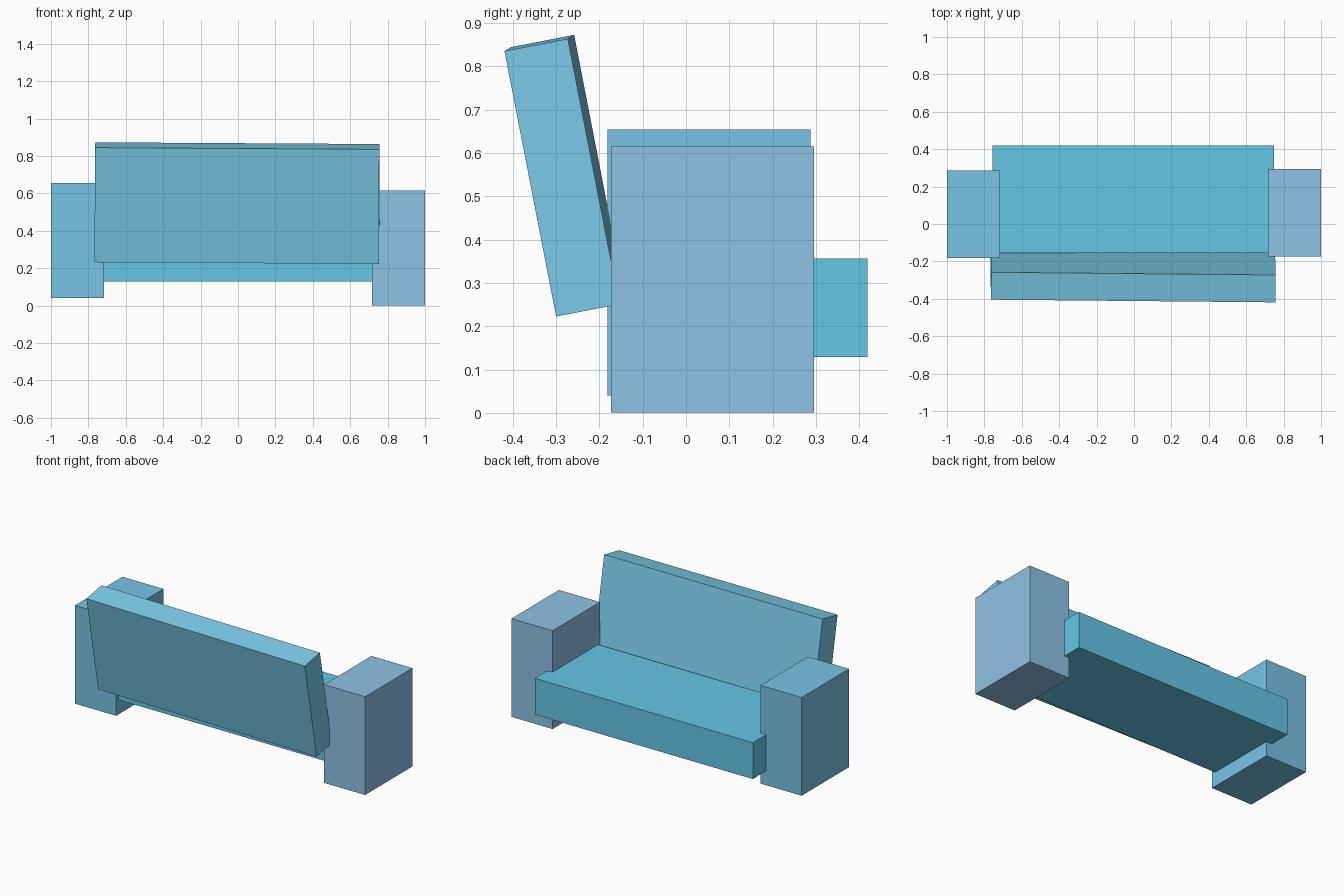
import bpy
import bmesh
from mathutils import Matrix, Euler, Vector

if "Cube" in bpy.data.objects:
    bpy.data.objects.remove(bpy.data.objects["Cube"])


def block(name, center, size, color, rot=(0, 0, 0)):
    bm = bmesh.new()
    m = (Matrix.Translation(center) @ Euler(rot).to_matrix().to_4x4()
         @ Matrix.Diagonal(Vector((*size, 1))))
    bmesh.ops.create_cube(bm, size=1, matrix=m)
    mesh = bpy.data.meshes.new(name)
    bm.to_mesh(mesh)
    bm.free()
    obj = bpy.data.objects.new(name, mesh)
    bpy.context.collection.objects.link(obj)
    mat = bpy.data.materials.new(name + "_blue")
    mat.diffuse_color = (*color, 1)
    mat.use_nodes = True
    mat.node_tree.nodes["Principled BSDF"].inputs["Base Color"].default_value = mat.diffuse_color
    mesh.materials.append(mat)
    return obj


# Seat slab
block("seat", (-0.003, 0.132, 0.243), (1.505, 0.575, 0.227), (0.13, 0.57, 0.80))

# Leaning backrest, slightly twisted
block("backrest", (-0.005, -0.279, 0.5475), (1.52, 0.149, 0.624),
      (0.20, 0.60, 0.81), (0.192, 0.006, -0.0095))

# Armrests, the left one sits a little higher
block("left_arm", (-0.858, 0.053, 0.347), (0.284, 0.468, 0.614), (0.19, 0.55, 0.79))
block("right_arm", (0.858, 0.061, 0.308), (0.284, 0.468, 0.614), (0.27, 0.54, 0.78))
